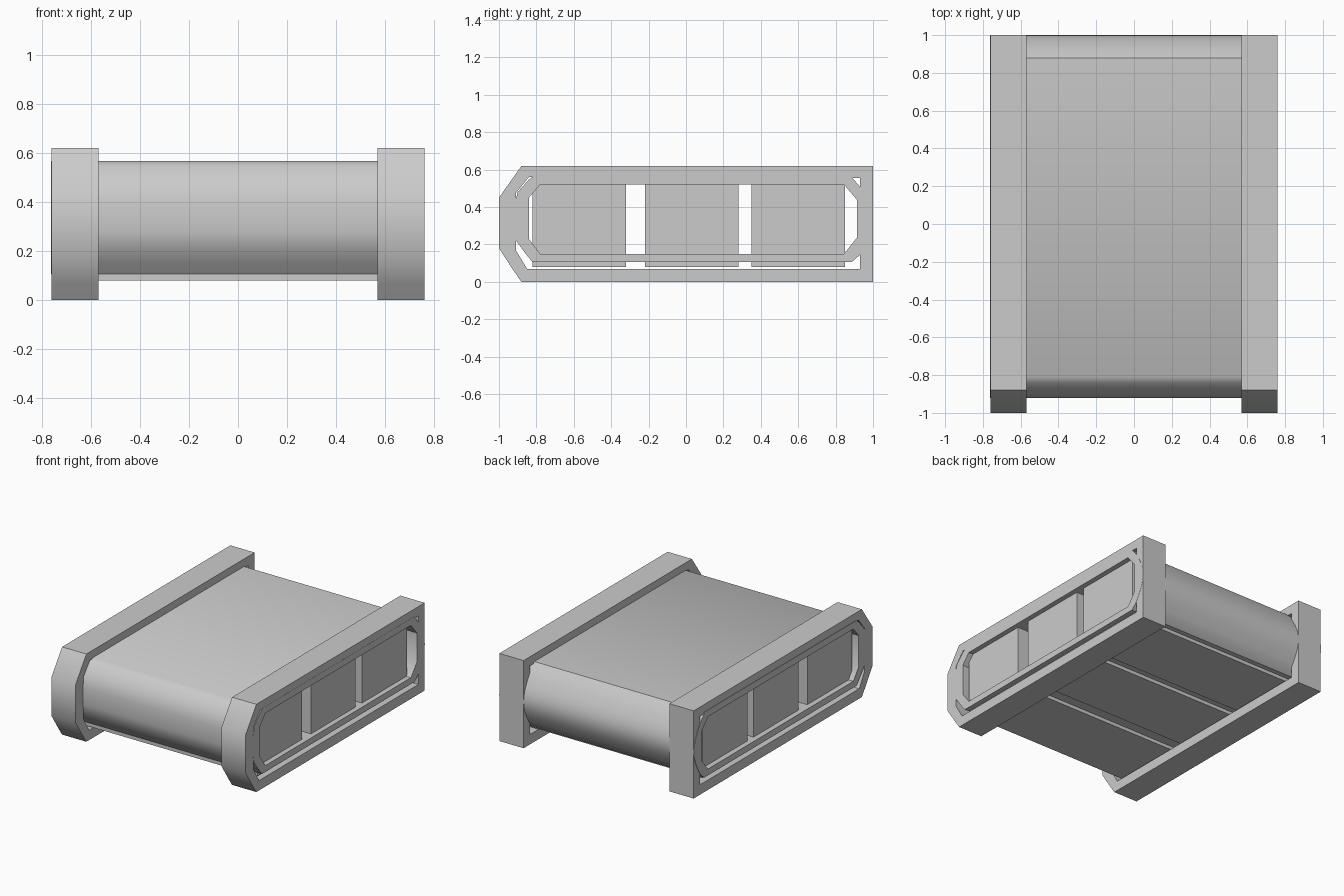
import bpy, bmesh, math
from mathutils import Vector

cube = bpy.data.objects.get("Cube")
if cube:
    bpy.data.objects.remove(cube, do_unlink=True)

grey = bpy.data.materials.new("plain_grey")
grey.use_nodes = True
colour = (0.6, 0.6, 0.6, 1)
grey.diffuse_color = colour
grey.node_tree.nodes["Principled BSDF"].inputs["Base Color"].default_value = colour


def prism(name, x0, x1, loops, smooth=True):
    """Extrude (y, z) loops along x; any loop after the first is a hole."""
    bm = bmesh.new()
    edges = []
    for loop in loops:
        vs = [bm.verts.new((x0, y, z)) for y, z in loop]
        edges += [bm.edges.new((a, b)) for a, b in zip(vs, vs[1:] + vs[:1])]
    bmesh.ops.triangle_fill(bm, edges=edges, use_beauty=True)
    ext = bmesh.ops.extrude_face_region(bm, geom=bm.faces[:], use_keep_orig=True)
    moved = [v for v in ext["geom"] if isinstance(v, bmesh.types.BMVert)]
    bmesh.ops.translate(bm, verts=moved, vec=Vector((x1 - x0, 0, 0)))
    bmesh.ops.recalc_face_normals(bm, faces=bm.faces[:])
    mesh = bpy.data.meshes.new(name)
    bm.to_mesh(mesh)
    bm.free()
    mesh.materials.append(grey)
    ob = bpy.data.objects.new(name, mesh)
    bpy.context.collection.objects.link(ob)
    if smooth:
        bpy.ops.object.select_all(action='DESELECT')
        ob.select_set(True)
        bpy.context.view_layer.objects.active = ob
        bpy.ops.object.shade_smooth_by_angle(angle=math.radians(40))
    return ob


# End frames: square at the back, bevelled at the front
frame_outer = [(-0.88, 0.62), (-1, 0.45), (-1, 0.18), (-0.925, 0.065), (-0.88, 0),
               (1, 0), (1, 0.62)]
frame_hole = [(-0.84, 0.56), (-0.91, 0.475), (-0.91, 0.17), (-0.85, 0.07),
              (0.93, 0.07), (0.93, 0.555)]
for side, name in ((-1, "right_frame"), (1, "left_frame")):
    xs = sorted((side * 0.57, side * 0.76))
    prism(name, xs[0], xs[1], [frame_outer, frame_hole])

# Hollow body sleeve with a rounded back
steps = 12
back = [(0.925 + 0.075 * math.sin(math.pi * i / steps), 0.14 + 0.375 * i / steps)
        for i in range(steps + 1)]
sleeve_outer = [(-0.81, 0.567), (-0.84, 0.547), (-0.9, 0.48), (-0.92, 0.4),
                (-0.92, 0.28), (-0.908, 0.22), (-0.857, 0.15), (-0.82, 0.105),
                (0.885, 0.105)] + back + [(0.88, 0.567)]
sleeve_hole = [(-0.78, 0.52), (-0.84, 0.45), (-0.84, 0.23), (-0.78, 0.15),
               (0.845, 0.15), (0.913, 0.235), (0.913, 0.44), (0.845, 0.52)]
prism("body_sleeve", -0.763, 0.761, [sleeve_outer, sleeve_hole])

# Three inner blocks, standing slightly proud of the sleeve's underside
for name, y in (("front_block", -0.82), ("middle_block", -0.22), ("back_block", 0.35)):
    prism(name, -0.725, 0.725,
          [[(y, 0.08), (y + 0.5, 0.08), (y + 0.5, 0.54), (y, 0.54)]], smooth=False)
